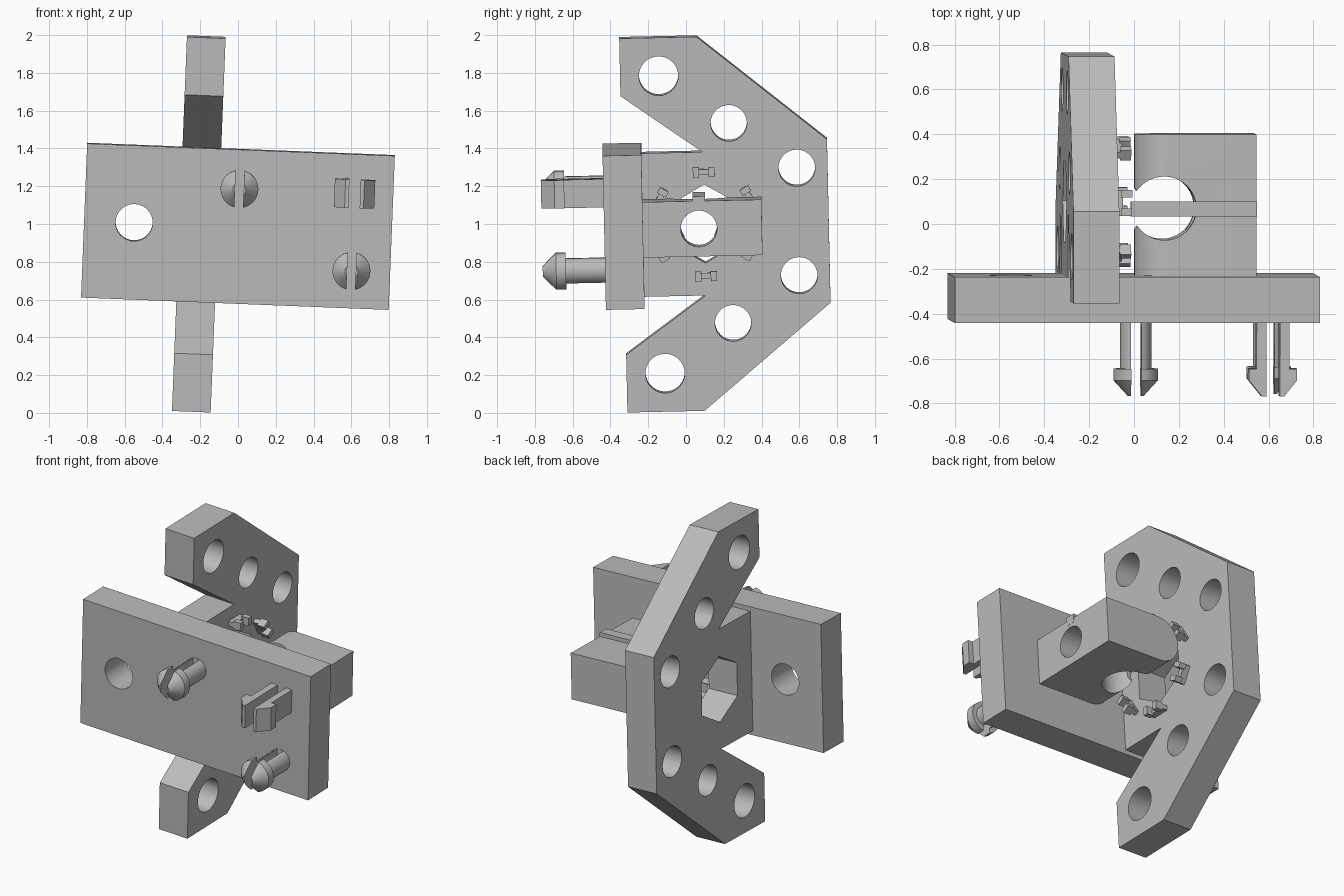
import bpy, bmesh, math
from mathutils import Matrix

cube = bpy.data.objects.get("Cube")
if cube:
    bpy.data.objects.remove(cube)

grey = bpy.data.materials.new("plain grey")
grey.use_nodes = True
grey.diffuse_color = (0.5, 0.5, 0.5, 1)
grey.node_tree.nodes["Principled BSDF"].inputs["Base Color"].default_value = (0.5, 0.5, 0.5, 1)

# The whole part leans slightly about x and y
LEAN = (Matrix.Translation((0, 0, 0.995)) @ Matrix.Rotation(0.04, 4, 'Y')
        @ Matrix.Rotation(0.022, 4, 'X'))
parts = []


def make(name, bm):
    bmesh.ops.recalc_face_normals(bm, faces=bm.faces[:])
    mesh = bpy.data.meshes.new(name)
    bm.to_mesh(mesh)
    bm.free()
    mesh.materials.append(grey)
    ob = bpy.data.objects.new(name, mesh)
    bpy.context.collection.objects.link(ob)
    return ob


def prism(name, pts, axis, lo, hi):
    """Extrude a 2D outline along an axis."""
    bm = bmesh.new()
    place = {'X': lambda u, v: (lo, u, v),
             'Y': lambda u, v: (u, lo, v),
             'Z': lambda u, v: (u, v, lo)}[axis]
    face = bm.faces.new([bm.verts.new(place(u, v)) for u, v in pts])
    ext = bmesh.ops.extrude_face_region(bm, geom=[face])
    step = [hi - lo if a == axis else 0 for a in "XYZ"]
    bmesh.ops.translate(bm, vec=step, verts=[g for g in ext["geom"] if isinstance(g, bmesh.types.BMVert)])
    return make(name, bm)


def ring(cu, cv, r, n=40, start=0.0, sweep=2 * math.pi):
    count = n if sweep > 6 else n + 1
    return [(cu + r * math.cos(start + sweep * i / n),
             cv + r * math.sin(start + sweep * i / n)) for i in range(count)]


def rect(u0, u1, v0, v1):
    return [(u0, v0), (u1, v0), (u1, v1), (u0, v1)]


def boolean(ob, tool, op='DIFFERENCE'):
    mod = ob.modifiers.new("cut", 'BOOLEAN')
    mod.operation, mod.solver, mod.object = op, 'EXACT', tool
    bpy.context.view_layer.update()
    bpy.ops.object.select_all(action='DESELECT')
    bpy.context.view_layer.objects.active = ob
    ob.select_set(True)
    bpy.ops.object.modifier_apply(modifier=mod.name)
    bpy.data.objects.remove(tool)


# Front plate with one hole
plate = prism("front_plate", rect(-0.815, 0.815, -0.408, 0.408), 'Y', -0.433, -0.228)
boolean(plate, prism("cutter", ring(-0.55, 0, 0.098), 'Y', -1, 0))
parts.append(plate)

# Side plate: two swept arms and a tongue reaching the front plate
upper = [(-0.23, 0.38), (0.095, 0.38), (-0.332, 0.685), (-0.332, 0.991), (0.077, 0.991), (0.756, 0.433)]
outline = upper + [(y, -z) for y, z in reversed(upper)]
side = prism("side_plate", outline, 'X', -0.31, -0.105)
for y, z, r in [(-0.128, 0.788, 0.104), (0.238, 0.53, 0.096), (0.593, 0.285, 0.097)]:
    for s in (1, -1):
        boolean(side, prism("cutter", ring(y, s * z, r), 'X', -0.5, 0.1))
boolean(side, prism("cutter", ring(0.1, 0, 0.208, 6, math.pi / 6), 'X', -0.5, 0.1))
parts.append(side)

# Six small clips around the hexagonal opening
for k in range(6):
    turn = (Matrix.Translation((0, 0.1, 0))
            @ Matrix.Rotation(math.radians(60 * k), 4, 'X'))
    bar = prism("clip_bar", rect(-0.05, 0.05, 0.26, 0.29), 'X', -0.11, -0.06)
    pieces = [bar]
    for s in (-1, 1):
        u = sorted((s * 0.025, s * 0.058))
        pieces.append(prism("clip_prong", rect(*u, 0.25, 0.302), 'X', -0.07, -0.02))
        pieces.append(prism("clip_stem", rect(*u, 0.26, 0.29), 'X', -0.11, -0.06))
    for p in pieces:
        p.data.transform(turn)
    parts += pieces

# Holder block with a round nose, a cross bore and a vertical bore
H = 0.147
nose = [(0.54, -H), (0.54, H)] + ring(H, 0, H, 20, math.pi / 2, math.pi)
block = prism("holder_block", nose, 'Y', -0.23, 0.402)
boolean(block, prism("cutter", ring(0.068, 0, 0.096), 'X', -0.3, 0.8))
boolean(block, prism("cutter", ring(0.13, 0.073, 0.142), 'Z', -0.4, 0.4))
parts.append(block)
parts.append(prism("holder_rail", rect(0.037, 0.104, 0.118, 0.172), 'X', -0.02, 0.541))


# Split snap pins with conical heads
def snap_pin(x, z):
    bm = bmesh.new()
    profile = [(0, -0.24), (0.07, -0.24), (0.07, -0.64), (0.1, -0.64), (0.1, -0.692), (0.035, -0.763), (0, -0.763)]
    vs = [bm.verts.new((r, y, 0)) for r, y in profile]
    es = [bm.edges.new(pair) for pair in zip(vs, vs[1:])]
    bmesh.ops.spin(bm, geom=vs + es, cent=(0, 0, 0), axis=(0, 1, 0),
                   angle=2 * math.pi, steps=40)
    bmesh.ops.remove_doubles(bm, verts=bm.verts[:], dist=0.0005)
    bmesh.ops.translate(bm, vec=(x, 0, z), verts=bm.verts[:])
    pin = make("snap_pin", bm)
    boolean(pin, prism("cutter", rect(x - 0.023, x + 0.023, z - 0.3, z + 0.3), 'Y', -1, -0.434))
    parts.append(pin)


snap_pin(0, 0.205)
snap_pin(0.61, -0.205)

# Square two-prong snap hook
hook = [(0.03, -0.24), (0.073, -0.24), (0.073, -0.64), (0.107, -0.64),
        (0.107, -0.692), (0.05, -0.763), (0.03, -0.763)]
for s in (-1, 1):
    parts.append(prism("snap_hook", [(0.61 + s * u, y) for u, y in hook], 'Z', 0.13, 0.28))

# Lean everything and smooth the round surfaces
bpy.ops.object.select_all(action='DESELECT')
for ob in parts:
    ob.matrix_world = LEAN
    ob.select_set(True)
bpy.context.view_layer.objects.active = parts[0]
bpy.ops.object.shade_smooth_by_angle(angle=math.radians(25))
